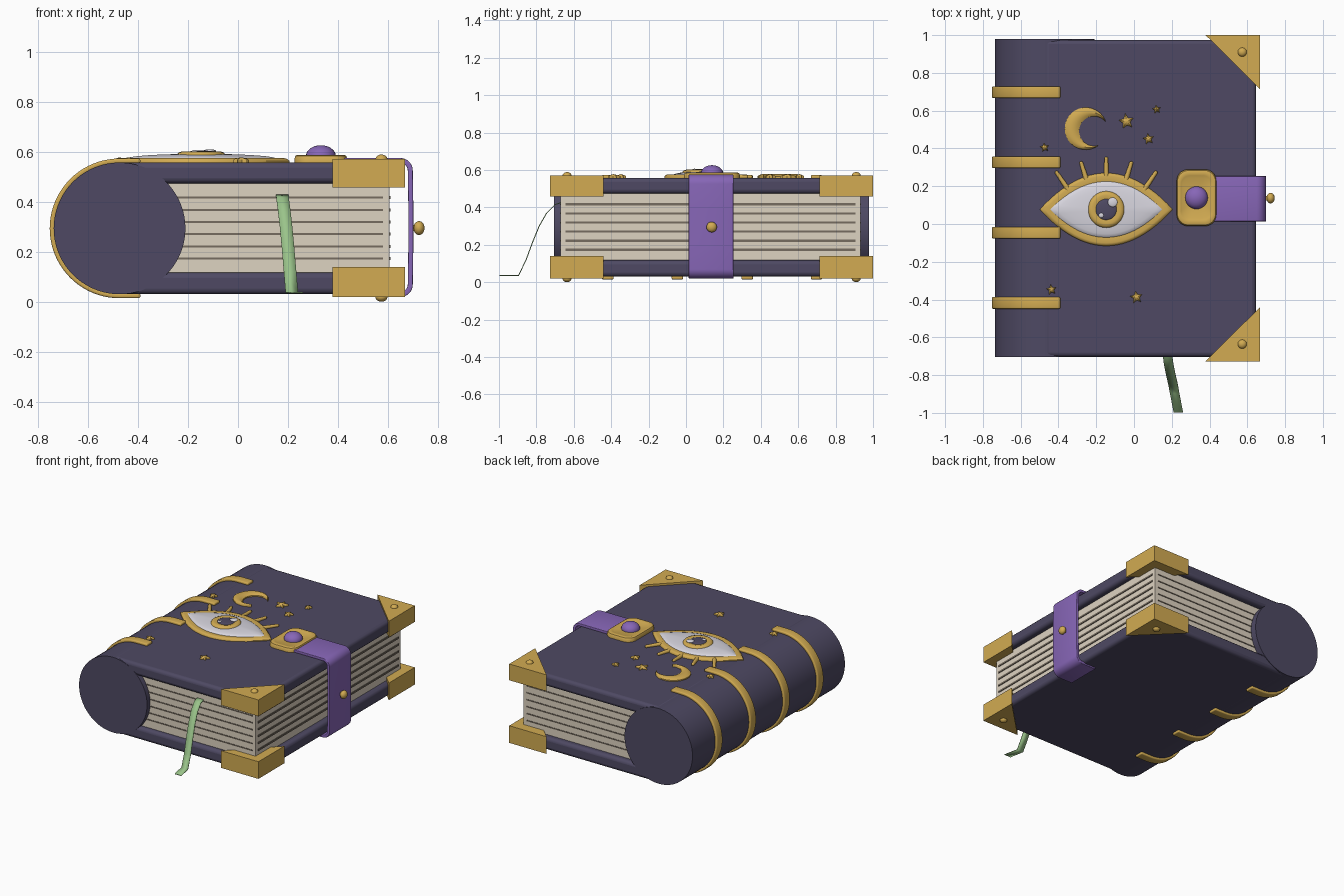
import bpy, bmesh, math
from mathutils import Vector, Matrix

if "Cube" in bpy.data.objects:
    bpy.data.objects.remove(bpy.data.objects["Cube"])


def mat(name, r, g, b):
    m = bpy.data.materials.new(name)
    lin = [((c / 255 + 0.055) / 1.055) ** 2.4 for c in (r, g, b)]
    m.diffuse_color = (*lin, 1)
    m.use_nodes = True
    m.node_tree.nodes["Principled BSDF"].inputs["Base Color"].default_value = m.diffuse_color
    return m


COVER = mat("midnight leather", 78, 73, 99)
GOLD = mat("gold", 210, 171, 82)
PURPLE = mat("purple", 135, 102, 183)
PAPER = mat("paper", 222, 211, 193)
LINE = mat("page line", 118, 108, 96)
WHITE = mat("eye white", 215, 213, 222)
GREEN = mat("ribbon green", 154, 196, 138)

YC, TOP = 0.137, 0.558   # middle of the book along y, top of the cover


def finish(name, bm, material, bevel=0, thick=0, segs=3):
    bmesh.ops.recalc_face_normals(bm, faces=bm.faces)
    me = bpy.data.meshes.new(name)
    bm.to_mesh(me)
    bm.free()
    ob = bpy.data.objects.new(name, me)
    bpy.context.collection.objects.link(ob)
    me.materials.append(material)
    if thick:
        s = ob.modifiers.new("thickness", 'SOLIDIFY')
        s.thickness, s.offset = thick, 0
    if bevel:
        b = ob.modifiers.new("bevel", 'BEVEL')
        b.width, b.segments, b.limit_method = bevel, segs, 'ANGLE'
        b.angle_limit = math.radians(50)
    bpy.ops.object.select_all(action='DESELECT')
    ob.select_set(True)
    bpy.context.view_layer.objects.active = ob
    bpy.ops.object.shade_smooth_by_angle(angle=math.radians(40))
    return ob


def box(name, lo, hi, material, bevel=0):
    lo, hi = Vector(lo), Vector(hi)
    bm = bmesh.new()
    m = Matrix.Translation((lo + hi) / 2) @ Matrix.Diagonal((*(hi - lo), 1))
    bmesh.ops.create_cube(bm, size=1, matrix=m)
    return finish(name, bm, material, bevel)


def ball(name, c, r, material):
    bm = bmesh.new()
    m = Matrix.Translation(c) @ Matrix.Diagonal((*r, 1))
    bmesh.ops.create_uvsphere(bm, u_segments=24, v_segments=14, radius=1, matrix=m)
    return finish(name, bm, material)


def strip(name, path, width, material, thick, bevel=0):
    """Band of given width vector swept along a 3D path."""
    bm = bmesh.new()
    w = Vector(width) / 2
    rows = [(bm.verts.new(Vector(p) - w), bm.verts.new(Vector(p) + w)) for p in path]
    for a, b in zip(rows, rows[1:]):
        bm.faces.new((a[0], a[1], b[1], b[0]))
    return finish(name, bm, material, bevel, thick)


def plate(name, outline, c, profile, material):
    """Relief: outline scaled about its centre through (scale, z) rings."""
    bm = bmesh.new()
    rings = [[bm.verts.new((c[0] + x * s, c[1] + y * s, z)) for x, y in outline]
             for s, z in profile]
    n = len(outline)
    for a, b in zip(rings, rings[1:]):
        for i in range(n):
            j = (i + 1) % n
            bm.faces.new((a[i], a[j], b[j], b[i]))
    bm.faces.new(rings[0])
    bm.faces.new(rings[-1])
    return finish(name, bm, material)


def dome(z0, z1, z2, n=6):
    """Wall from z0 to z1, then a rounded top up to z2."""
    angs = [i / n * math.radians(86) for i in range(n + 1)]
    return [(1, z0)] + [(math.cos(a), z1 + (z2 - z1) * math.sin(a)) for a in angs]


def circle(r, n=32):
    return [(r * math.cos(2 * math.pi * i / n), r * math.sin(2 * math.pi * i / n)) for i in range(n)]


def almond(a, b, n=24):
    xs = [-a + 2 * a * i / n for i in range(n + 1)]
    up = [(x, b * (1 - (x / a) ** 2)) for x in xs]
    return up + [(x, -y) for x, y in up[-2:0:-1]]


def arc(cx, cz, r, a0, a1, n):
    out = []
    for i in range(n + 1):
        a = math.radians(a0 + (a1 - a0) * i / n)
        out.append((cx + r * math.cos(a), cz + r * math.sin(a)))
    return out


# Spine cylinder, covers and page block
bm = bmesh.new()
bmesh.ops.create_cone(bm, cap_ends=True, segments=72, radius1=0.263, radius2=0.263, depth=1.684,
                      matrix=Matrix.Translation((-0.473, YC, 0.294)) @ Matrix.Rotation(math.pi / 2, 4, 'X'))
finish("spine", bm, COVER)
box("top_cover", (-0.475, -0.703, 0.474), (0.647, 0.975, TOP), COVER, 0.022)
box("bottom_cover", (-0.475, -0.703, 0.031), (0.647, 0.975, 0.118), COVER, 0.022)
box("page_block", (-0.45, -0.67, 0.10), (0.605, 0.933, 0.49), PAPER)

# Page lines on the fore edge and both ends
for i in range(6):
    z = 0.174 + i * 0.0485
    box("fore_edge_line", (0.59, -0.645, z - 0.006), (0.61, 0.907, z + 0.006), LINE)
    for y in (-0.67, 0.933):
        box("end_line", (-0.3, y - 0.003, z - 0.004), (0.58, y + 0.003, z + 0.004), LINE)

# Gold corner guards with rivets
for z0, z1, zr in ((0.02, 0.14, 0.02), (0.458, 0.572, 0.57)):
    for s in (-1, 1):
        bm = bmesh.new()
        pts = [(0.667, YC + s * 0.864), (0.378, YC + s * 0.864), (0.667, YC + s * 0.577)]
        f = bm.faces.new([bm.verts.new((x, y, z0)) for x, y in pts])
        ext = bmesh.ops.extrude_face_region(bm, geom=[f])
        bmesh.ops.translate(bm, vec=(0, 0, z1 - z0),
                            verts=[v for v in ext['geom'] if isinstance(v, bmesh.types.BMVert)])
        finish("corner_guard", bm, GOLD)
        ball("corner_rivet", (0.573, YC + s * 0.773, zr), (0.024, 0.024, 0.019), GOLD)

# Raised bands around the spine
band = [(-0.39, 0.563)] + arc(-0.473, 0.294, 0.269, 90, 270, 40) + [(-0.39, 0.025)]
for y in (0.698, 0.327, -0.046, -0.418):
    strip("spine_band", [(x, y, z) for x, z in band], (0, 0.062, 0), GOLD, 0.02, 0.007)

# Strap, clasp plate, gem and stud
path = ([(0.3, 0.565)] + arc(0.648, 0.525, 0.04, 90, 0, 8)
        + [(0.69, 0.4), (0.69, 0.2)] + arc(0.648, 0.07, 0.04, 0, -90, 8) + [(0.54, 0.03)])
strip("strap", [(x, YC - 0.003, z) for x, z in path], (0, 0.24, 0), PURPLE, 0.02, 0.004)
rounded = []
for cx, cy, a in ((0.045, 0.09, 0), (-0.045, 0.09, 90), (-0.045, -0.09, 180), (0.045, -0.09, 270)):
    rounded += arc(cx, cy, 0.06, a, a + 90, 8)
plate("clasp_plate", rounded, (0.331, 0.139),
      [(1, 0.555), (1, 0.574), (0.96, 0.584), (0.88, 0.588), (0.78, 0.585), (0.7, 0.58), (0.05, 0.58)], GOLD)
ball("clasp_gem", (0.331, 0.139, 0.582), (0.06, 0.06, 0.044), PURPLE)
ball("strap_stud", (0.723, YC, 0.295), (0.022, 0.028, 0.028), GOLD)
box("stud_stem", (0.69, YC - 0.012, 0.283), (0.72, YC + 0.012, 0.307), GOLD)

# Eye emblem
EYE = (-0.147, 0.077)
plate("eye_rim", almond(0.352, 0.193), EYE,
      [(1, 0.55), (1, 0.564), (0.97, 0.572), (0.92, 0.576), (0.8, 0.572), (0.05, 0.572)], GOLD)
plate("eye_white", almond(0.3, 0.148), EYE, dome(0.56, 0.572, 0.592), WHITE)
plate("iris", circle(0.097), EYE,
      [(1, 0.57), (1, 0.588), (0.93, 0.597), (0.78, 0.602), (0.62, 0.598), (0.05, 0.596)], GOLD)
plate("pupil", circle(0.056), EYE, dome(0.58, 0.597, 0.605), COVER)
ball("large_highlight", (-0.113, 0.115, 0.603), (0.025, 0.025, 0.007), WHITE)
ball("small_highlight", (-0.173, 0.046, 0.601), (0.013, 0.013, 0.006), WHITE)

# Eyelashes
for dx0, y0, dx1, y1 in ((0, 0.25, 0, 0.345), (0.105, 0.235, 0.132, 0.322), (0.2, 0.18, 0.262, 0.272)):
    for s in ((1, -1) if dx0 else (1,)):
        a = Vector((EYE[0] + s * dx0, y0, 0.564))
        b = Vector((EYE[0] + s * dx1, y1, 0.564))
        d = b - a
        bm = bmesh.new()
        m = Matrix.Translation((a + b) / 2) @ d.to_track_quat('Z', 'Y').to_matrix().to_4x4()
        bmesh.ops.create_cone(bm, cap_ends=True, segments=14, radius1=0.014, radius2=0.01,
                              depth=d.length, matrix=m)
        bmesh.ops.create_uvsphere(bm, u_segments=14, v_segments=8, radius=0.0105,
                                  matrix=Matrix.Translation(b))
        finish("eyelash", bm, GOLD)

# Crescent moon: outer arc and inner arc meeting at the tips
R, r, d, tilt = 0.112, 0.0785, 0.045, math.radians(-17)
t = math.degrees(math.atan2(0.065, 0.089))
u = math.degrees(math.atan2(0.065, 0.089 - d))
out = arc(0, 0, R, t, 360 - t, 32)
inn = arc(d, 0, r, u, 360 - u, 32)
bm = bmesh.new()
rows = []
for (ox, oy), (ix, iy) in zip(out, inn):
    row = []
    for k, z in ((0, 0.552), (0, 0.566), (0.2, 0.574), (0.5, 0.578), (0.8, 0.574), (1, 0.566), (1, 0.552)):
        p = Matrix.Rotation(tilt, 2) @ Vector((ox + (ix - ox) * k, oy + (iy - oy) * k))
        row.append(bm.verts.new((p.x - 0.255, p.y + 0.505, z)))
    rows.append(row)
for a, b in zip(rows, rows[1:]):
    for i in range(7):
        j = (i + 1) % 7
        bm.faces.new((a[i], a[j], b[j], b[i]))
bm.faces.new(rows[0])
bm.faces.new(rows[-1])
finish("crescent_moon", bm, GOLD)

# Stars
for x, y, r in ((-0.04, 0.543, 0.042), (0.12, 0.607, 0.024), (0.077, 0.45, 0.03),
                (-0.473, 0.405, 0.025), (-0.437, -0.348, 0.028), (0.013, -0.388, 0.034)):
    star = []
    for i in range(10):
        q, a = r * (0.48 if i % 2 else 1), math.pi / 2 + 0.15 + i * math.pi / 5
        star.append((q * math.cos(a), q * math.sin(a)))
    plate("star", star, (x, y), [(1, 0.552), (1, 0.566), (0.85, 0.571), (0.05, 0.578)], GOLD)

# Bookmark ribbon hanging from the pages onto the table
ribbon = [(0.177, -0.66, 0.43), (0.178, -0.70, 0.415), (0.184, -0.745, 0.37), (0.192, -0.785, 0.30),
          (0.2, -0.82, 0.215), (0.208, -0.855, 0.12), (0.215, -0.895, 0.037), (0.235, -0.998, 0.037)]
strip("bookmark_ribbon", ribbon, (0.05, 0, 0), GREEN, 0.005)
